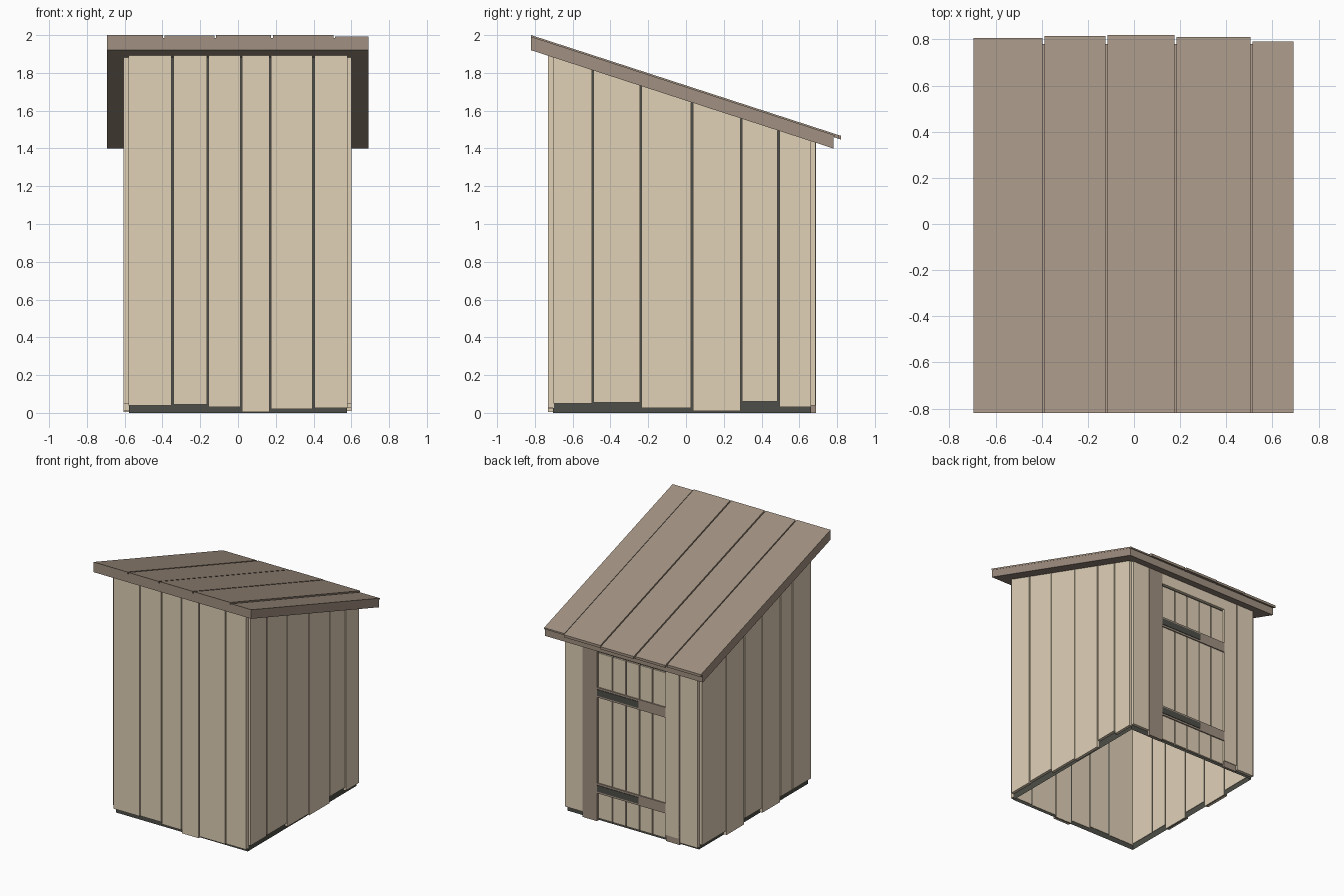
import bpy, bmesh

cube = bpy.data.objects.get("Cube")
if cube:
    bpy.data.objects.remove(cube, do_unlink=True)


def material(name, rgb):
    m = bpy.data.materials.new(name)
    m.use_nodes = True
    m.diffuse_color = (*rgb, 1)
    m.node_tree.nodes["Principled BSDF"].inputs["Base Color"].default_value = (*rgb, 1)
    return m


PALE = material("pale wood", (0.75, 0.635, 0.475))
BROWN = material("brown wood", (0.355, 0.28, 0.22))
DARK = material("dark lining", (0.076, 0.077, 0.065))

SLOPE = -0.325


def under(y):
    """Height of the roof underside at depth y."""
    return 1.92 + SLOPE * (y + 0.82)


def piece(name, mat, xs, ys, bottom, top=under, hollow=False):
    """Block whose bottom and top are heights or functions of y; hollow leaves only its walls."""
    level = lambda h, y: h(y) if callable(h) else h
    bm = bmesh.new()
    ends = []
    for x in xs:
        ends.append([bm.verts.new((x, y, level(h, y))) for y, h in
                     ((ys[0], bottom), (ys[1], bottom), (ys[1], top), (ys[0], top))])
    a, b = ends
    bm.faces.new(a)
    bm.faces.new(b[::-1])
    for i in range(4):
        j = (i + 1) % 4
        bm.faces.new((a[i], b[i], b[j], a[j]))
    bmesh.ops.recalc_face_normals(bm, faces=bm.faces)
    if hollow:
        caps = [f for f in bm.faces if abs(f.normal.z) > 0.5]
        bmesh.ops.delete(bm, geom=caps, context="FACES_ONLY")
    me = bpy.data.meshes.new(name)
    bm.to_mesh(me)
    bm.free()
    me.materials.append(mat)
    ob = bpy.data.objects.new(name, me)
    bpy.context.collection.objects.link(ob)


def spans(edges, gap=0.009):
    return [(a + gap / 2, b - gap / 2) for a, b in zip(edges, edges[1:])]


# Dark wall lining, open below and above
piece("wall_lining", DARK, (-0.578, 0.578), (-0.703, 0.662), 0, hollow=True)

# Front wall planks
for s, z in zip(spans([-0.585, -0.347, -0.16, 0.017, 0.17, 0.40, 0.585]),
                [0.04, 0.045, 0.03, 0.005, 0.02, 0.025]):
    piece("front_plank", PALE, s, (-0.73, -0.70), z)

# Side wall planks
for s, z in zip(spans([-0.705, -0.493, -0.24, 0.032, 0.292, 0.49, 0.665]),
                [0.05, 0.055, 0.025, 0.01, 0.06, 0.03]):
    piece("left_plank", PALE, (0.575, 0.60), s, z)
for s, z in zip(spans([-0.705, -0.47, -0.32, -0.09, 0.13, 0.36, 0.665]),
                [0.05, 0.05, 0.01, 0.05, 0.005, 0.04]):
    piece("right_plank", PALE, (-0.605, -0.575), s, z)

# Back wall planks beside the door
for s, z in (((0.43, 0.58), 0.04), ((-0.42, -0.30), 0.05), ((-0.58, -0.428), 0.02)):
    piece("back_plank", PALE, s, (0.66, 0.685), z)

# Door posts and header
piece("door_post_left", BROWN, (0.30, 0.425), (0.66, 0.688), 0.0)
piece("door_post_right", BROWN, (-0.42, -0.30), (0.66, 0.68), 0.0)
piece("door_header", PALE, (-0.30, 0.30), (0.66, 0.685), 1.345)

# Door boards
for s in spans([-0.30, -0.18, -0.065, 0.055, 0.17, 0.30]):
    piece("door_board", PALE, s, (0.66, 0.676), 0.02, 1.33)

# Door rails with dark hinge straps
for z in (0.22, 0.98):
    piece("door_rail", BROWN, (-0.30, 0.30), (0.67, 0.685), z, z + 0.08)
    piece("hinge_strap", DARK, (-0.065, 0.30), (0.68, 0.689), z + 0.015, z + 0.065)

# Sloped roof slab
piece("roof_slab", BROWN, (-0.693, 0.69), (-0.82, 0.78), under, lambda y: under(y) + 0.065)

# Roof boards with uneven lower ends
for s, end, lift in zip(spans([-0.699, -0.393, -0.12, 0.18, 0.51, 0.696]),
                        [0.805, 0.815, 0.82, 0.81, 0.79],
                        [0.08, 0.079, 0.08, 0.08, 0.072]):
    piece("roof_board", BROWN, s, (-0.82, end),
          lambda y: under(y) + 0.06, lambda y, k=lift: under(y) + k)
